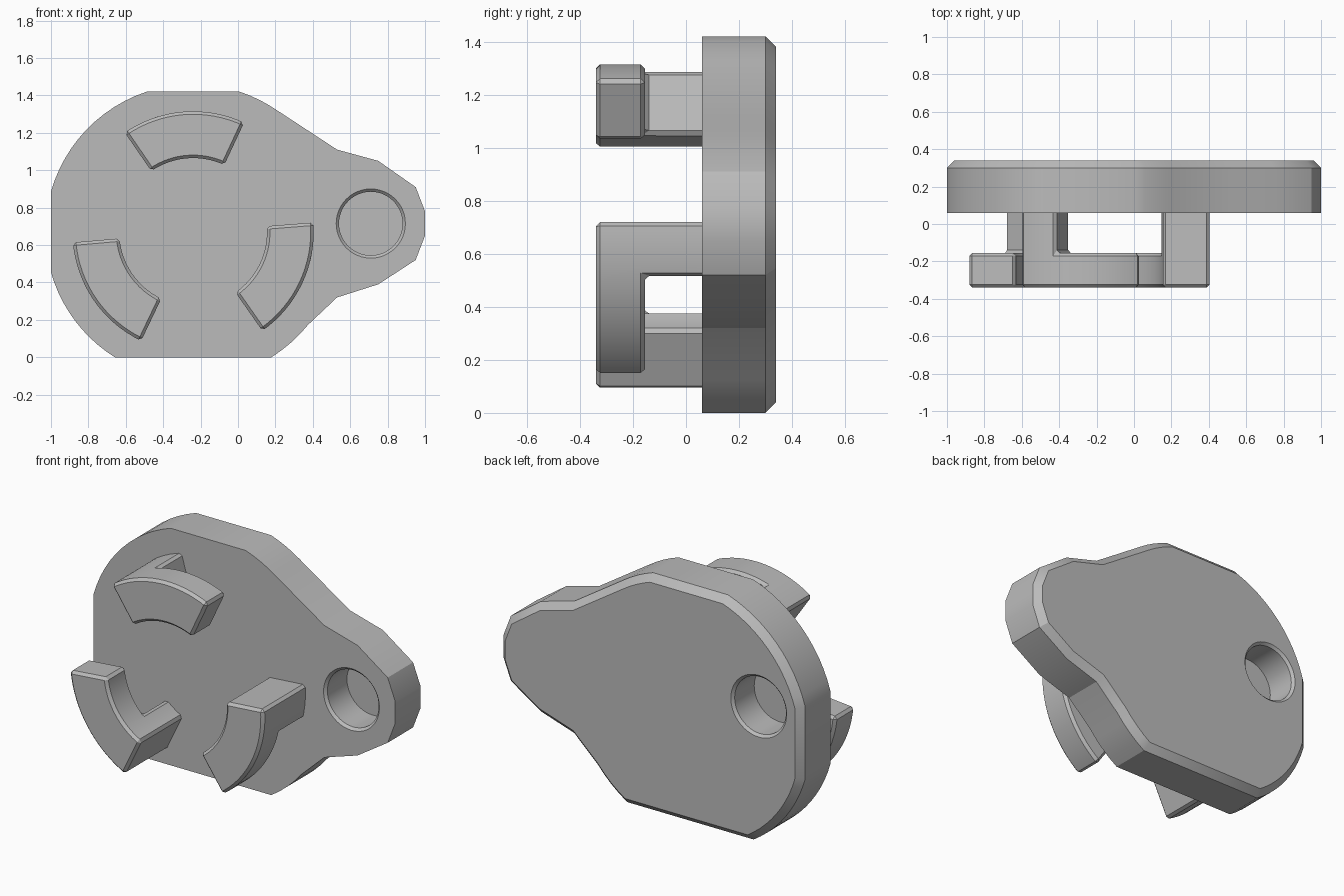
import bpy, bmesh
from math import sin, cos, radians, pi

if "Cube" in bpy.data.objects:
    bpy.data.objects.remove(bpy.data.objects["Cube"])

CX, CZ = -0.24, 0.67          # centre of the disc and its hooks
FRONT, BACK = 0.06, 0.34      # plate faces

grey = bpy.data.materials.new("light grey")
grey.use_nodes = True
grey.diffuse_color = (0.5, 0.5, 0.5, 1)
grey.node_tree.nodes["Principled BSDF"].inputs["Base Color"].default_value = (0.5, 0.5, 0.5, 1)


def make_object(name, bm):
    bmesh.ops.recalc_face_normals(bm, faces=bm.faces[:])
    mesh = bpy.data.meshes.new(name)
    bm.to_mesh(mesh)
    bm.free()
    mesh.materials.append(grey)
    obj = bpy.data.objects.new(name, mesh)
    bpy.context.collection.objects.link(obj)
    return obj


def activate(obj):
    bpy.ops.object.select_all(action='DESELECT')
    obj.select_set(True)
    bpy.context.view_layer.objects.active = obj


def polar(radius, degrees, y):
    a = radians(degrees)
    return (CX + radius * cos(a), y, CZ + radius * sin(a))


def arc(start, end, steps):
    for i in range(steps + 1):
        x, _, z = polar(0.79, start + (end - start) * i / steps, 0)
        yield x, z


# Plate: disc trimmed flat on three sides, with a faceted lobe
lobe = [(0.53, 0.32), (0.75, 0.39), (0.95, 0.52), (1.0, 0.65),
        (1.0, 0.78), (0.95, 0.91), (0.75, 1.05), (0.53, 1.11)]
outline = (lobe + list(arc(56, 71.7, 4)) + list(arc(108.3, 164.1, 12))
           + list(arc(195.9, 238, 10)) + list(arc(302, 321, 4)))
bm = bmesh.new()
face = bm.faces.new([bm.verts.new((x, FRONT, z)) for x, z in outline])
extruded = bmesh.ops.extrude_face_region(bm, geom=[face])["geom"]
bmesh.ops.translate(bm, vec=(0, BACK - FRONT, 0),
                    verts=[v for v in extruded if isinstance(v, bmesh.types.BMVert)])
rim = [e for e in bm.edges if all(v.co.y > BACK - 0.01 for v in e.verts)]
bmesh.ops.bevel(bm, geom=rim, offset=0.04, offset_type='OFFSET',
                segments=1, affect='EDGES', profile=0.5)
plate = make_object("plate", bm)


# Blind sockets with a chamfered mouth, one in each face
def cut_socket(x, z, mouth, inward):
    bm = bmesh.new()
    rings = []
    for radius, depth in ((0.20, -0.015), (0.17, 0.015), (0.17, 0.2)):
        rings.append([bm.verts.new((x + radius * cos(2 * pi * i / 48),
                                    mouth + inward * depth,
                                    z + radius * sin(2 * pi * i / 48))) for i in range(48)])
    for low, high in zip(rings, rings[1:]):
        for i in range(48):
            j = (i + 1) % 48
            bm.faces.new((low[i], low[j], high[j], high[i]))
    bm.faces.new(rings[0])
    bm.faces.new(rings[-1])
    cutter = make_object("socket_cutter", bm)
    cutter.hide_render = True
    activate(plate)
    cut = plate.modifiers.new("socket", 'BOOLEAN')
    cut.operation = 'DIFFERENCE'
    cut.solver = 'EXACT'
    cut.object = cutter
    bpy.ops.object.modifier_apply(modifier=cut.name)
    bpy.data.objects.remove(cutter)


cut_socket(0.71, 0.715, FRONT, 1)
cut_socket(-0.72, 0.83, BACK, -1)
activate(plate)
bpy.ops.object.shade_smooth_by_angle(angle=radians(25))


# Hooks: curved L shapes, a long flange on a short stem
def make_hook(name, start):
    bm = bmesh.new()
    levels = (-0.34, -0.155, 0.10)
    steps, stem_from = 16, 11
    step = 59.5 / steps
    grid = [[bm.verts.new(polar(0.645, start + i * step, y)) for y in levels]
            for i in range(steps + 1)]
    for i in range(steps):
        for j in range(2 if i >= stem_from else 1):
            bm.faces.new((grid[i][j], grid[i + 1][j], grid[i + 1][j + 1], grid[i][j + 1]))
    bmesh.ops.delete(bm, geom=[v for v in bm.verts if not v.link_faces], context='VERTS')
    extruded = bmesh.ops.extrude_face_region(bm, geom=bm.faces[:])["geom"]
    for v in extruded:
        if isinstance(v, bmesh.types.BMVert):
            v.co.x = CX + (v.co.x - CX) * 0.395 / 0.645
            v.co.z = CZ + (v.co.z - CZ) * 0.395 / 0.645
    hook = make_object(name, bm)
    bevel = hook.modifiers.new("chamfer", 'BEVEL')
    bevel.width = 0.016
    bevel.segments = 1
    bevel.limit_method = 'ANGLE'
    bevel.angle_limit = radians(40)
    activate(hook)
    bpy.ops.object.modifier_apply(modifier=bevel.name)
    bpy.ops.object.shade_smooth_by_angle(angle=radians(25))


for name, start in (("top_hook", 65), ("lower_right_hook", 185), ("lower_left_hook", 305)):
    make_hook(name, start)
